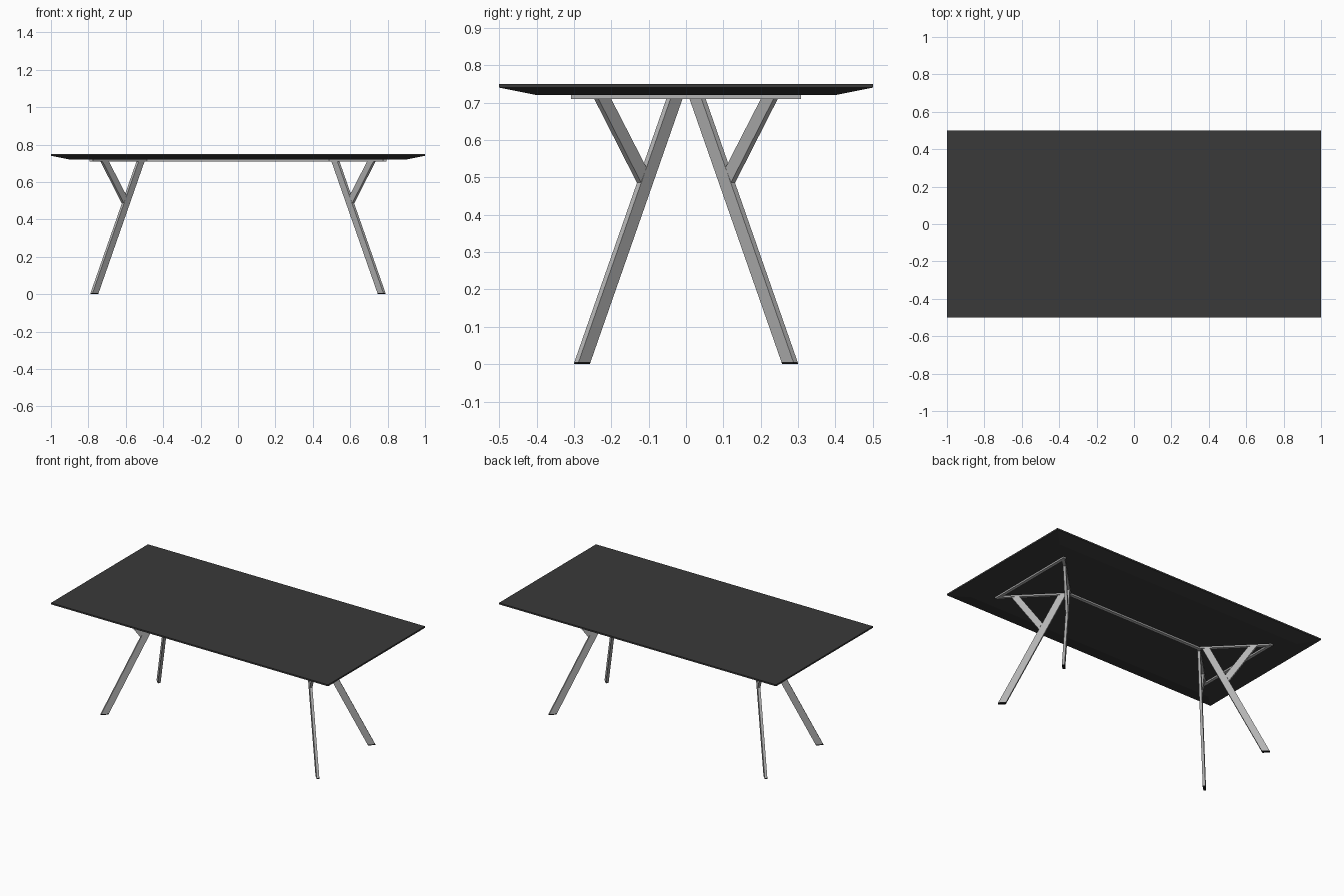
import bpy, bmesh
from mathutils import Vector

if "Cube" in bpy.data.objects:
    bpy.data.objects.remove(bpy.data.objects["Cube"], do_unlink=True)


def material(name, v):
    m = bpy.data.materials.new(name)
    m.use_nodes = True
    m.diffuse_color = (v, v, v, 1)
    m.node_tree.nodes["Principled BSDF"].inputs["Base Color"].default_value = (v, v, v, 1)
    return m


charcoal = material("charcoal top", 0.042)
steel = material("grey steel", 0.45)
rubber = material("black rubber", 0.01)


def finish(name, bm, mat):
    bmesh.ops.recalc_face_normals(bm, faces=bm.faces[:])
    me = bpy.data.meshes.new(name)
    bm.to_mesh(me)
    bm.free()
    me.materials.append(mat)
    ob = bpy.data.objects.new(name, me)
    bpy.context.collection.objects.link(ob)
    return ob


def extrude(bm, points, offset):
    """Solid made by sweeping a flat polygon along an offset."""
    face = bm.faces.new([bm.verts.new(p) for p in points])
    grown = bmesh.ops.extrude_face_region(bm, geom=[face])["geom"]
    bmesh.ops.translate(bm, vec=offset, verts=[g for g in grown if isinstance(g, bmesh.types.BMVert)])


def bar(name, a, b, width):
    """Flat frame bar just under the top, from a to b."""
    a, b = Vector(a), Vector(b)
    d = (b - a).normalized()
    side = Vector((-d.y, d.x)) * width / 2
    bm = bmesh.new()
    extrude(bm, [(*p, FRAME_Z) for p in (a - side, b - side, b + side, a + side)],
            (0, 0, UNDER_Z - FRAME_Z))
    finish(name, bm, steel)


TOP_Z, EDGE_Z, UNDER_Z, FRAME_Z, PAD_Z = 0.75, 0.74, 0.72, 0.71, 0.006
APEX_X = 0.49      # inner tip of each triangular frame
THICK = 0.016      # leg plate thickness

# Table top: thin edge with a wide bevel underneath
bm = bmesh.new()
rings = []
for inset, z in ((0, TOP_Z), (0, EDGE_Z), (0.1, UNDER_Z)):
    x, y = 1 - inset, 0.5 - inset
    rings.append([bm.verts.new((sx * x, sy * y, z))
                  for sx, sy in ((-1, -1), (1, -1), (1, 1), (-1, 1))])
bm.faces.new(rings[0])
bm.faces.new(rings[-1])
for upper, lower in zip(rings, rings[1:]):
    for i in range(4):
        j = (i + 1) % 4
        bm.faces.new((upper[i], upper[j], lower[j], lower[i]))
finish("table_top", bm, charcoal)

# Under-frame: spine and a triangle at each end
bar("spine_bar", (-APEX_X, 0), (APEX_X, 0), 0.022)
for sx, side in ((1, "left"), (-1, "right")):
    bar(side + "_end_bar", (sx * 0.785, -0.308), (sx * 0.785, 0.308), 0.02)
    for sy, end in ((-1, "front"), (1, "back")):
        bar(f"{end}_{side}_diagonal_bar", (sx * APEX_X, 0), (sx * 0.785, sy * 0.295), 0.02)

# Y-shaped legs, profiles as (distance out along the diagonal, height)
SLOPE = (0.295 - 0.047) / FRAME_Z
out_lo, out_hi = 0.295 - SLOPE * PAD_Z, 0.047
W = 0.032
MAIN = [(out_lo, PAD_Z), (out_hi, FRAME_Z), (out_hi - W, FRAME_Z), (out_lo - W, PAD_Z)]
BRANCH = [(0.126, 0.486), (0.240, FRAME_Z), (0.206, FRAME_Z), (0.1115, 0.526)]
PAD = [(0.295, 0), (out_lo, PAD_Z), (out_lo - W, PAD_Z), (0.295 - W, 0)]

for sx, side in ((1, "left"), (-1, "right")):
    for sy, end in ((-1, "front"), (1, "back")):
        across = Vector((sx, -sy, 0)).normalized() * THICK

        def place(profile):
            return [Vector((sx * (APEX_X + s), sy * s, z)) - across / 2 for s, z in profile]

        for part, profile, mat in (("leg", MAIN, steel), ("leg_branch", BRANCH, steel),
                                   ("foot_pad", PAD, rubber)):
            bm = bmesh.new()
            extrude(bm, place(profile), across)
            finish(f"{end}_{side}_{part}", bm, mat)
